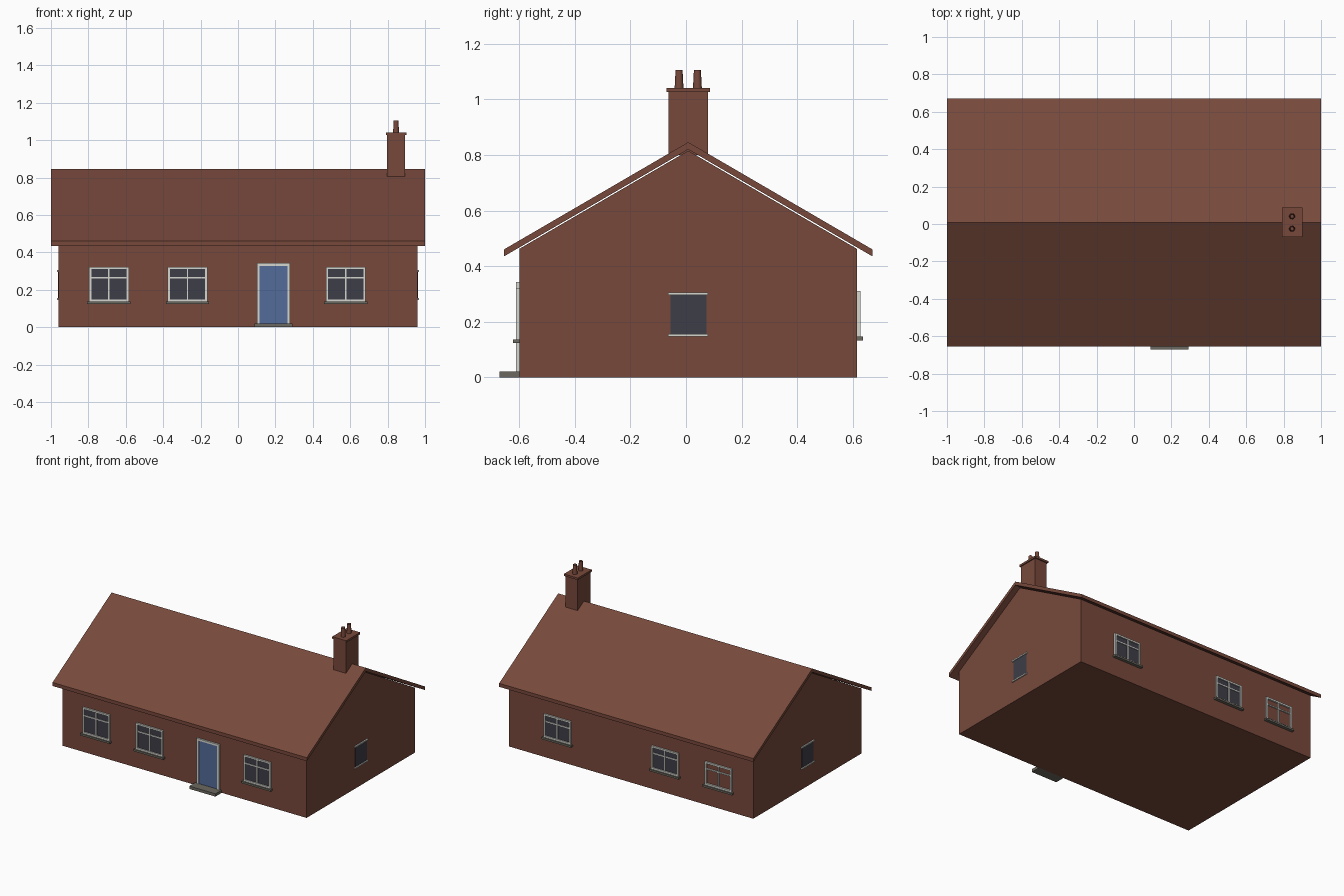
import bpy, bmesh, math

if "Cube" in bpy.data.objects:
    bpy.data.objects.remove(bpy.data.objects["Cube"])


def material(name, rgb):
    m = bpy.data.materials.new(name)
    m.diffuse_color = (*rgb, 1)
    m.use_nodes = True
    m.node_tree.nodes["Principled BSDF"].inputs["Base Color"].default_value = m.diffuse_color
    return m


BRICK = material("red_brown_brick", (0.185, 0.066, 0.044))
WHITE = material("off_white_frame", (0.68, 0.68, 0.64))
GLASS = material("dark_glass", (0.047, 0.047, 0.063))
BLUE = material("blue_door", (0.088, 0.145, 0.32))
STONE = material("grey_stone", (0.15, 0.14, 0.115))


def finish(name, bm, mat):
    bmesh.ops.recalc_face_normals(bm, faces=bm.faces)
    me = bpy.data.meshes.new(name)
    bm.to_mesh(me)
    bm.free()
    me.materials.append(mat)
    ob = bpy.data.objects.new(name, me)
    bpy.context.collection.objects.link(ob)
    return ob


def boxes(name, mat, spans):
    """One object from boxes given as (x0, x1, y0, y1, z0, z1)."""
    bm = bmesh.new()
    for x0, x1, y0, y1, z0, z1 in spans:
        vs = bmesh.ops.create_cube(bm, size=1)["verts"]
        for v in vs:
            v.co = (x0 + (v.co.x + .5) * (x1 - x0),
                    y0 + (v.co.y + .5) * (y1 - y0),
                    z0 + (v.co.z + .5) * (z1 - z0))
    return finish(name, bm, mat)


def extrude_x(name, mat, profile, half):
    """Closed y-z profile extruded from -half to half along x."""
    bm = bmesh.new()
    f = bm.faces.new([bm.verts.new((-half, y, z)) for y, z in profile])
    r = bmesh.ops.extrude_face_region(bm, geom=[f])
    for v in r["geom"]:
        if isinstance(v, bmesh.types.BMVert):
            v.co.x = half
    return finish(name, bm, mat)


# Walls with gables, and the overhanging roof
FRONT, BACK, MID = -0.60, 0.615, 0.008
extrude_x("walls", BRICK, [(FRONT, 0), (BACK, 0), (BACK, 0.462), (MID, 0.815),
                           (FRONT, 0.462)], 0.96)
extrude_x("roof", BRICK, [(-0.655, 0.435), (MID, 0.82), (0.671, 0.435),
                          (0.671, 0.46), (MID, 0.846), (-0.655, 0.46)], 1.0)


# Windows: frame with glazing bars, sill and pane
def window(name, x, wall, out, z0, z1, pane=True):
    def span(xa, xb, depth, za, zb):
        ya, yb = sorted((wall - out * 0.002, wall + out * depth))
        return (x + xa, x + xb, ya, yb, za, zb)
    w, t, bar = 0.106, 0.012, z0 + (z1 - z0) * 0.69
    boxes(name + "_frame", WHITE, [
        span(-w, -w + t, 0.012, z0, z1), span(w - t, w, 0.012, z0, z1),
        span(-w + t, w - t, 0.012, z1 - t, z1),
        span(-w + t, w - t, 0.012, z0, z0 + t),
        span(-0.004, 0.004, 0.010, z0 + t, z1 - t),
        span(-w + t, w - t, 0.009, bar - 0.004, bar + 0.004)])
    boxes(name + "_sill", STONE, [span(-0.116, 0.116, 0.022, z0 - 0.013, z0)])
    if pane:
        boxes(name + "_pane", GLASS, [span(-w + 0.006, w - 0.006, 0.004,
                                           z0 + 0.006, z1 - 0.006)])


for i, x in enumerate((-0.69, -0.27, 0.576)):
    window(f"front_window_{i + 1}", x, FRONT, -1, 0.136, 0.322)
    window(f"back_window_{i + 1}", x, BACK, 1, 0.146, 0.311, pane=i > 0)

# Gable windows: pane with a head strip and a sill strip
for side, s in (("left", -1), ("right", 1)):
    xa, xb = sorted((s * 0.958, s * 0.963))
    boxes(side + "_gable_pane", GLASS, [(xa, xb, -0.056, 0.074, 0.15, 0.30)])
    xa, xb = sorted((s * 0.958, s * 0.969))
    boxes(side + "_gable_window_strips", WHITE,
          [(xa, xb, -0.065, 0.08, z, z + 0.009) for z in (0.146, 0.296)])

# Door, its frame and the step
boxes("door", BLUE, [(0.112, 0.268, -0.605, -0.598, 0.02, 0.33)])
boxes("door_frame", WHITE, [(0.102, 0.116, -0.612, -0.598, 0.02, 0.342),
                            (0.264, 0.278, -0.612, -0.598, 0.02, 0.342),
                            (0.116, 0.264, -0.612, -0.598, 0.328, 0.342)])
boxes("door_step", STONE, [(0.087, 0.292, -0.671, -0.598, 0, 0.02)])

# Chimney stack, cap and two hollow pots
boxes("chimney_stack", BRICK, [(0.797, 0.893, -0.063, 0.079, 0.80, 1.027)])
boxes("chimney_cap", BRICK, [(0.79, 0.90, -0.07, 0.087, 1.027, 1.041)])
for i, y in enumerate((-0.025, 0.041)):
    bm = bmesh.new()
    bmesh.ops.create_cone(bm, cap_ends=True, segments=12, radius1=0.016,
                          radius2=0.0125, depth=0.066)
    bmesh.ops.translate(bm, verts=bm.verts, vec=(0.845, y, 1.073))
    top = max(bm.faces, key=lambda f: f.calc_center_median().z)
    bmesh.ops.inset_region(bm, faces=[top], thickness=0.003)
    bmesh.ops.translate(bm, verts=top.verts, vec=(0, 0, -0.03))
    pot = finish(f"chimney_pot_{i + 1}", bm, BRICK)
    bpy.context.view_layer.objects.active = pot
    pot.select_set(True)
    bpy.ops.object.shade_smooth_by_angle(angle=math.radians(40))
    pot.select_set(False)
